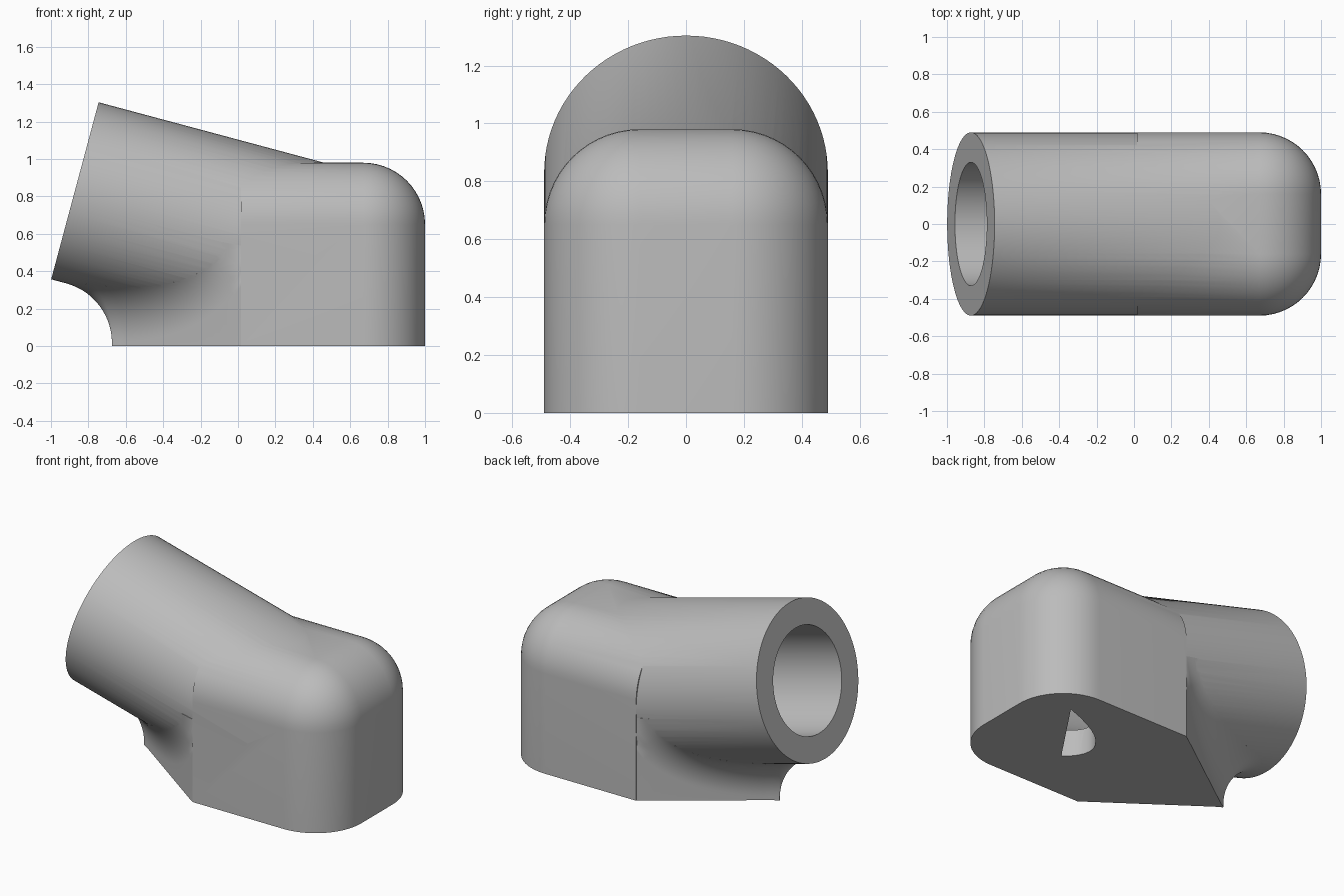
import bpy, bmesh, math
from mathutils import Vector, Matrix

cube = bpy.data.objects.get("Cube")
if cube:
    bpy.data.objects.remove(cube, do_unlink=True)

R, BORE, FILLET = 0.49, 0.33, 0.33
TILT = math.radians(15)
START = Vector((-0.872, 0, 0.83))                          # centre of open mouth
AXIS = Vector((math.cos(TILT), 0, -math.sin(TILT)))        # tube direction
FRONT = 0.015                                              # flat side of the block

grey = bpy.data.materials.new("plain grey")
grey.use_nodes = True
grey.diffuse_color = (0.5, 0.5, 0.5, 1)
grey.node_tree.nodes["Principled BSDF"].inputs["Base Color"].default_value = (0.5, 0.5, 0.5, 1)


def to_object(name, bm):
    bmesh.ops.recalc_face_normals(bm, faces=bm.faces)
    mesh = bpy.data.meshes.new(name)
    bm.to_mesh(mesh)
    bm.free()
    mesh.materials.append(grey)
    ob = bpy.data.objects.new(name, mesh)
    bpy.context.collection.objects.link(ob)
    return ob


def cylinder(name, radius, begin, end):
    bm = bmesh.new()
    middle = START + AXIS * (begin + end) / 2
    place = Matrix.Translation(middle) @ AXIS.to_track_quat('Z', 'Y').to_matrix().to_4x4()
    bmesh.ops.create_cone(bm, cap_ends=True, segments=96, radius1=radius,
                          radius2=radius, depth=end - begin, matrix=place)
    return to_object(name, bm)


def loft(name, rows):
    bm = bmesh.new()
    rings = [[bm.verts.new(p) for p in row] for row in rows]
    for a, b in zip(rings, rings[1:]):
        for i in range(len(a)):
            j = (i + 1) % len(a)
            bm.faces.new((a[i], a[j], b[j], b[i]))
    caps = [bm.faces.new(rings[0]), bm.faces.new(rings[-1])]
    bmesh.ops.triangulate(bm, faces=caps)
    return to_object(name, bm)


def combine(target, other, operation):
    mod = target.modifiers.new(operation.title(), 'BOOLEAN')
    mod.operation, mod.object, mod.solver = operation, other, 'EXACT'
    bpy.context.view_layer.objects.active = target
    bpy.ops.object.modifier_apply(modifier=mod.name)
    bpy.data.objects.remove(other, do_unlink=True)


# Block with rounded top and far corners
bm = bmesh.new()
bmesh.ops.create_cube(bm, size=1)
for v in bm.verts:
    v.co = Vector((FRONT if v.co.x < 0 else 1, math.copysign(R, v.co.y), 0 if v.co.z < 0 else 0.98))
rounded = []
for e in bm.edges:
    a, b = (v.co for v in e.verts)
    bottom = a.z + b.z == 0
    flat_side = a.x < 0.5 and b.x < 0.5
    if not bottom and not flat_side:
        rounded.append(e)
bmesh.ops.bevel(bm, geom=rounded, offset=FILLET, segments=14, profile=0.5, affect='EDGES')
body = to_object("elbow_body", bm)

# Wedge foot: outline points with outward normals, one side then mirrored
corner, tip = Vector((FRONT, R, 0)), Vector((-0.67, 0, 0))
along = (corner - tip).normalized()
normal = Vector((-along.y, along.x, 0))
length = (corner - tip).length + 0.095
half = [(tip + along * length * (1 - i / 20), normal) for i in range(20)]
angle = math.atan2(normal.y, normal.x)
for i in range(8):
    a = angle + (math.pi - angle) * i / 8
    n = Vector((math.cos(a), math.sin(a), 0))
    half.append((tip + n * 0.004, n))
flip = Vector((1, -1, 1))
outline = half + [(tip + Vector((-0.004, 0, 0)), Vector((-1, 0, 0)))]
outline += [(p * flip, n * flip) for p, n in reversed(half)]


# Each column rises up the wedge and sweeps out onto the tube
def column(p, n, steps=14):
    c = p + n * FILLET
    drop = math.sqrt(max((R + FILLET) ** 2 - c.y ** 2, 0))
    axis_z = START.z - (c.x - START.x) * math.tan(TILT)
    c.z = axis_z - drop / math.cos(TILT)
    nearest = START + AXIS * (c - START).dot(AXIS)
    toward = (nearest - c).normalized()
    sweep = n.angle(-toward)
    points = [p.copy()]
    for i in range(steps + 1):
        t = i / steps
        d = (-n * math.sin((1 - t) * sweep) + toward * math.sin(t * sweep)) / math.sin(sweep)
        points.append(c + d * FILLET)
    points.append(points[-1] + toward * 0.04)
    for q in points:
        q.y = max(-R + 0.001, min(R - 0.001, q.y))
    return points


columns = [column(p, n) for p, n in outline]
foot = loft("wedge_foot", list(zip(*columns)))

# Join the solids, then bore the tube
combine(body, cylinder("tube", R, 0, 1.33), 'UNION')
combine(body, foot, 'UNION')
combine(body, cylinder("bore", BORE, -0.1, 1.7), 'DIFFERENCE')

# Small curved opening in the underside
edge = []
for i in range(13):
    y = -0.15 + 0.45 * i / 12
    x = START.x + (START.z - math.sqrt(R * R - y * y) / math.cos(TILT)) / math.tan(TILT)
    edge.append((x, y))
combine(body, loft("underside_opening", [[(x, y, z) for x, y in edge] for z in (-0.1, 0.25)]), 'DIFFERENCE')

# Smooth shading with crisp rims
bpy.ops.object.select_all(action='DESELECT')
body.select_set(True)
bpy.context.view_layer.objects.active = body
bpy.ops.object.shade_smooth_by_angle(angle=math.radians(30))
